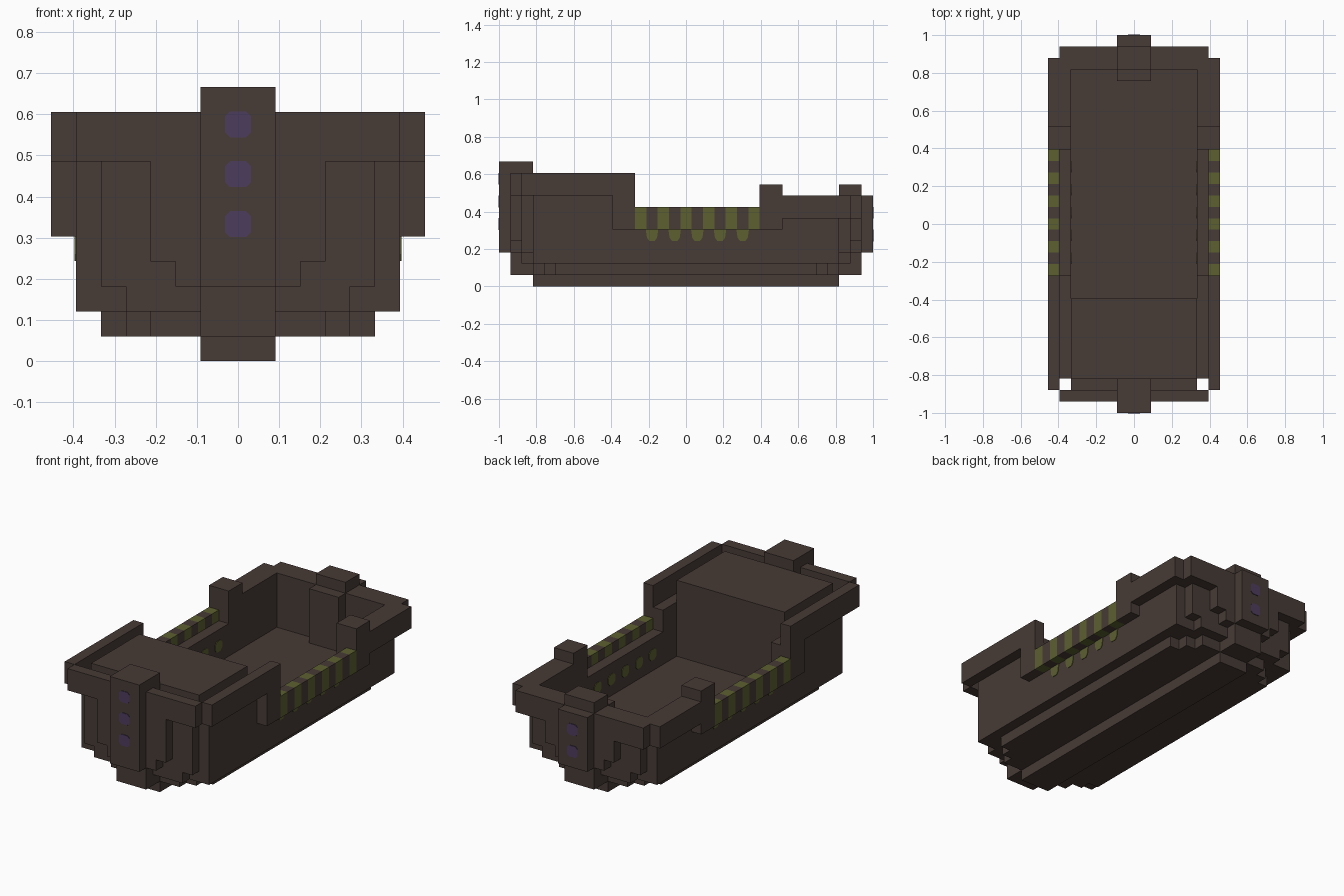
import bpy, bmesh, math
from mathutils import Matrix

if "Cube" in bpy.data.objects:
    bpy.data.objects.remove(bpy.data.objects["Cube"])

U = 2 / 33  # one block


def mat(name, rgb):
    m = bpy.data.materials.new(name)
    m.diffuse_color = (*rgb, 1)
    m.use_nodes = True
    m.node_tree.nodes["Principled BSDF"].inputs["Base Color"].default_value = m.diffuse_color
    return m


WOOD = mat("dark wood", (0.063, 0.044, 0.037))
ROPE = mat("moss green", (0.107, 0.117, 0.030))
GEM = mat("dull purple", (0.073, 0.045, 0.107))


def finish(name, bm, mats):
    bmesh.ops.recalc_face_normals(bm, faces=bm.faces)
    me = bpy.data.meshes.new(name)
    bm.to_mesh(me)
    bm.free()
    for m in mats:
        me.materials.append(m)
    ob = bpy.data.objects.new(name, me)
    bpy.context.collection.objects.link(ob)
    return ob


def box(bm, x0, x1, y0, y1, z0, z1, mi=0):
    """Axis-aligned box, limits in blocks."""
    size = Matrix.Diagonal(((x1 - x0) * U, (y1 - y0) * U, (z1 - z0) * U, 1))
    mid = Matrix.Translation(((x0 + x1) * U / 2, (y0 + y1) * U / 2, (z0 + z1) * U / 2))
    r = bmesh.ops.create_cube(bm, size=1, matrix=mid @ size)
    for f in {f for v in r["verts"] for f in v.link_faces}:
        f.material_index = mi


def boxes(name, items, mirror=False):
    """Several boxes as one part, optionally repeated on the other side."""
    bm = bmesh.new()
    for x0, x1, *rest in items:
        box(bm, x0, x1, *rest)
        if mirror:
            box(bm, -x1, -x0, *rest)
    return finish(name, bm, [WOOD, ROPE])


def plate(bm, pts, axis, at, out):
    """Thin plate from a 2D outline (blocks); axis 'x' uses (y, z), 'y' uses (x, z)."""
    t = 0.003 * out
    vs = []
    for d in (-t, t):
        for a, b in pts:
            p = (at * U + d, a * U, b * U) if axis == "x" else (a * U, at * U + d, b * U)
            vs.append(bm.verts.new(p))
    n = len(pts)
    bm.faces.new(vs[:n])
    bm.faces.new(vs[n:])
    for i in range(n):
        j = (i + 1) % n
        bm.faces.new((vs[i], vs[j], vs[n + j], vs[n + i]))


def rounded(cx, cz, h=0.52, c=0.2):
    """Square with cut corners."""
    k = h - c
    return [(cx + x, cz + z) for x, z in
            ((h, -k), (h, k), (k, h), (-k, h), (-h, k), (-h, -k), (-k, -h), (k, -h))]


# keel and stepped bottom
boxes("keel", [(-1.5, 1.5, -13.5, 13.5, 0, 1)])
boxes("bottom_planks", [(-5.5, 5.5, -11.5, 11.5, 1, 2),
                        (-4.5, 4.5, -12.5, 12.5, 1, 2),
                        (-3.5, 3.5, -13.5, 13.5, 1, 2)])
boxes("floor", [(-6.5, 6.5, -13.5, 13.5, 2, 3)])

# side walls, low amidships
boxes("side_wall", [(5.5, 6.5, -13.5, -4.5, 3, 8),
                    (5.5, 6.5, -4.5, 6.5, 3, 6),
                    (5.5, 6.5, 6.5, 13.5, 3, 8)], True)

# end walls with stepped fronts
for name, s, rim in (("bow", -1, 8), ("stern", 1, 6)):
    def span(a, b):
        return (a, b) if s > 0 else (-b, -a)
    boxes(name + "_wall", [(-5.5, 5.5, *span(13.5, 14.5), 3, 8),
                           (-4.5, 4.5, *span(13.5, 14.5), 2, 3),
                           (-3.5, 3.5, *span(14.5, 15.5), 4, rim),
                           (-2.5, 2.5, *span(14.5, 15.5), 3, 4),
                           (-1.5, 1.5, *span(13.5, 15.5), 1, 3)])

# raised bow deck
boxes("bow_deck", [(-5.5, 5.5, -13.5, -6.5, 3, 10)])

# rims
boxes("bow_rim", [(-6.5, 6.5, -15.5, -14.5, 8, 10)])
boxes("bow_side_rim", [(6.5, 7.5, -14.5, -6.5, 8, 10),
                       (6.5, 7.5, -6.5, -4.5, 5, 10)], True)
boxes("stern_rim", [(-6.5, 6.5, 13.5, 15.5, 6, 8)])
boxes("stern_side_rim", [(5.5, 7.5, 8.5, 14.5, 6, 8)], True)
boxes("side_post", [(5.5, 7.5, 6.5, 8.5, 5, 9)], True)

# stem and stern posts
boxes("bow_post", [(-1.5, 1.5, -16.5, -13.5, 3, 11)])
boxes("stern_post", [(-1.5, 1.5, 15.5, 16.5, 3, 8),
                     (-1.5, 1.5, 13.5, 15.5, 3, 9),
                     (-1.5, 1.5, 12.5, 13.5, 3, 8)])

# rails wrapped with rope: every second block is green
boxes("roped_rail", [(6.5, 7.5, -4.5 + i, -3.5 + i, 5, 7, 1 - i % 2) for i in range(11)], True)

# rope ends below the rail, outside and inside
bm = bmesh.new()
for s in (-1, 1):
    for i in range(5):
        y = -3 + 2 * i
        drip = [(y - 0.55, 5), (y - 0.45, 4.3), (y - 0.25, 4.02),
                (y + 0.25, 4.02), (y + 0.45, 4.3), (y + 0.55, 5)]
        plate(bm, drip, "x", s * 6.5, s)
        plate(bm, rounded(y, 4.5, 0.5, 0.25), "x", s * 5.5, -s)
finish("rope_end", bm, [ROPE])

# purple studs on both posts
bm = bmesh.new()
for z in (5.5, 7.5, 9.5):
    plate(bm, rounded(0, z), "y", -16.5, -1)
for z in (4.5, 6.5):
    plate(bm, rounded(0, z), "y", 16.5, 1)
finish("post_stud", bm, [GEM])
